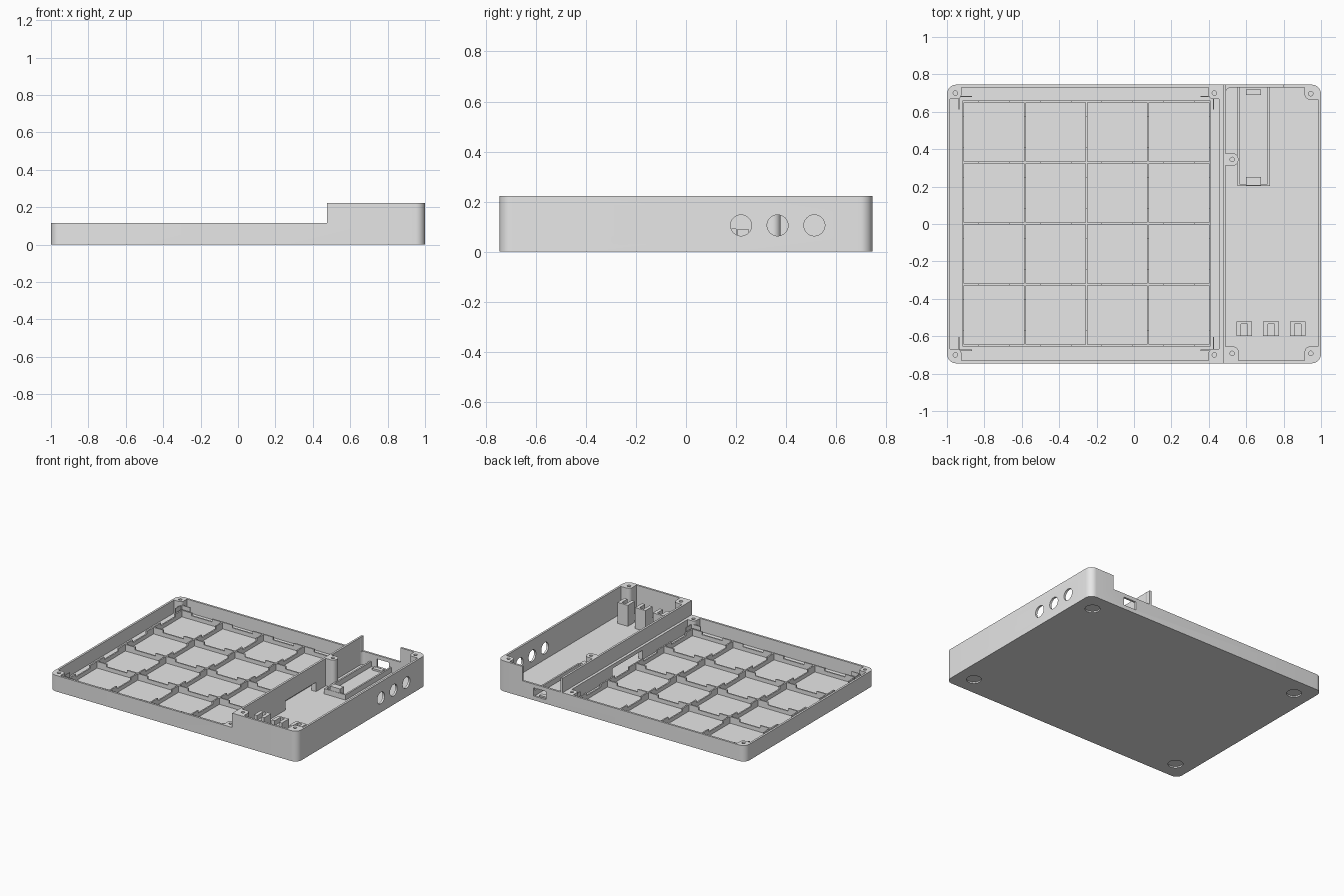
import bpy, bmesh, math

cube = bpy.data.objects.get("Cube")
if cube:
    bpy.data.objects.remove(cube, do_unlink=True)

GREY = bpy.data.materials.new("light grey plastic")
GREY.use_nodes = True
GREY.diffuse_color = (0.8, 0.8, 0.8, 1)
GREY.node_tree.nodes["Principled BSDF"].inputs["Base Color"].default_value = (0.8, 0.8, 0.8, 1)


def make(name, bm):
    bmesh.ops.recalc_face_normals(bm, faces=bm.faces)
    me = bpy.data.meshes.new(name)
    bm.to_mesh(me)
    bm.free()
    me.materials.append(GREY)
    ob = bpy.data.objects.new(name, me)
    bpy.context.scene.collection.objects.link(ob)
    return ob


def slab(bm, x0, x1, y0, y1, z0, z1, r=0):
    """Box with optionally rounded vertical edges."""
    pts = []
    corners = ((x1 - r, y1 - r), (x0 + r, y1 - r), (x0 + r, y0 + r), (x1 - r, y0 + r))
    steps = 8 if r else 0
    for i, (cx, cy) in enumerate(corners):
        for k in range(steps + 1):
            a = (i + k / max(steps, 1)) * math.pi / 2
            pts.append((cx + r * math.cos(a), cy + r * math.sin(a)))
    low = [bm.verts.new((x, y, z0)) for x, y in pts]
    top = [bm.verts.new((x, y, z1)) for x, y in pts]
    bm.faces.new(low)
    bm.faces.new(top)
    n = len(pts)
    for i in range(n):
        j = (i + 1) % n
        bm.faces.new((low[i], low[j], top[j], top[i]))


def part(name, *slabs):
    bm = bmesh.new()
    for s in slabs:
        slab(bm, *s)
    return make(name, bm)


def boolean(ob, cutter):
    mod = ob.modifiers.new("cut", 'BOOLEAN')
    mod.operation = 'DIFFERENCE'
    mod.solver = 'EXACT'
    mod.object = cutter
    bpy.context.view_layer.objects.active = ob
    bpy.ops.object.modifier_apply(modifier=mod.name)
    bpy.data.objects.remove(cutter, do_unlink=True)


W, D, LOW, HIGH, FLOOR = 1.0, 0.745, 0.117, 0.222, 0.022
DIV = 0.475     # left face of the divider
T = 0.015       # wall thickness

# Tray body with low left half and tall right half
body = part("case_body", (-W, W, -D, D, 0, HIGH, 0.05))
boolean(body, part("step_cutter", (-2, DIV, -2, 2, LOW, 1)))

# Cavities, leaving screw posts standing in them
low_cavity = part("low_cavity", (T - W, DIV - 0.02, T - D, D - T, FLOOR, 1, 0.03))
for x, sx in ((-0.955, -1), (0.43, 1)):
    for sy in (-1, 1):
        xs, ys = sorted((x - sx * 0.032, x + sx * 0.2)), sorted((sy * 0.668, sy * 0.9))
        boolean(low_cavity, part("post", (*xs, *ys, 0, 2, 0.025)))
tall_cavity = part("tall_cavity", (DIV + T, W - T, T - D, D - T, FLOOR, 1, 0.03))
for x0, x1, y0, y1 in ((0.912, 1.2, 0.665, 0.9), (0.912, 1.2, -0.9, -0.655),
                       (0.3, 0.56, -0.9, -0.655), (0.3, 0.558, 0.312, 0.378)):
    boolean(tall_cavity, part("post", (x0, x1, y0, y1, 0, 2, 0.03)))
boolean(body, low_cavity)
boolean(body, tall_cavity)

# Back notch, cable port and divider window
boolean(body, part("notch_cutter", (DIV + T, 0.8, D - 0.03, 1, LOW, 1)))
boolean(body, part("port_cutter", (0.61, 0.71, D - 0.03, 1, 0.03, 0.09)))
boolean(body, part("window_cutter", (0.44, 0.5, -0.15, 0.2, FLOOR, 0.09)))


def discs(name, spots, radius, depth, axis='Z'):
    bm = bmesh.new()
    for spot in spots:
        made = bmesh.ops.create_cone(bm, cap_ends=True, segments=32, radius1=radius,
                                     radius2=radius, depth=depth)["verts"]
        for v in made:
            if axis == 'X':
                v.co = (v.co.z, v.co.x, v.co.y)
            v.co.x += spot[0]
            v.co.y += spot[1]
            v.co.z += spot[2]
    return make(name, bm)


# Side sockets, foot recesses and screw holes
boolean(body, discs("socket_cutter", [(W, y, 0.105) for y in (0.22, 0.366, 0.513)], 0.042, 0.06, 'X'))
boolean(body, discs("foot_cutter", [(x, y, 0) for x in (-0.87, 0.87) for y in (-0.61, 0.61)], 0.05, 0.02))
screws = [(x, y, LOW) for x in (-0.955, 0.43) for y in (-0.7, 0.7)]
screws += [(0.945, 0.697, HIGH), (0.945, -0.692, HIGH), (0.525, -0.692, HIGH), (0.525, 0.345, HIGH)]
boolean(body, discs("screw_cutter", screws, 0.012, 0.12))

# Key grid: tall crossings with lowered middles
X0, X1, Y0, Y1, H = -0.913, 0.405, -0.65, 0.655, 0.005
cx, cy = (X1 - X0) / 4, (Y1 - Y0) / 4
bars, raised = [], []
for i in range(5):
    x, y = X0 + i * cx, Y0 + i * cy
    bars.append((x - H, x + H, Y0 - H, Y1 + H, 0.01, 0.05))
    bars.append((X0 - H, X1 + H, y - H, y + H, 0.01, 0.05))
    for k in range(5):
        yk, xk = Y0 + k * cy, X0 + k * cx
        raised.append((x - H, x + H, max(Y0 - H, yk - cy / 4), min(Y1 + H, yk + cy / 4), 0.045, 0.07))
        raised.append((max(X0 - H, xk - cx / 4), min(X1 + H, xk + cx / 4), y - H, y + H, 0.045, 0.07))
part("key_grid", *bars)
part("key_grid_crossings", *raised)

# Corner brackets around the grid
brackets = []
for x, sx in ((-0.935, 1), (0.425, -1)):
    for y, sy in ((-0.675, 1), (0.682, -1)):
        xs, ys = sorted((x, x + sx * 0.07)), sorted((y, y + sy * 0.07))
        brackets.append((*xs, y - 0.003, y + 0.003, 0.01, 0.09))
        brackets.append((x - 0.003, x + 0.003, *ys, 0.01, 0.09))
part("grid_corner_brackets", *brackets)

# Board cradle behind the cable port
part("board_cradle",
     (0.553, 0.565, 0.205, 0.73, 0.01, 0.06), (0.715, 0.727, 0.205, 0.73, 0.01, 0.06),
     (0.553, 0.727, 0.203, 0.213, 0.01, 0.06), (0.6, 0.68, 0.205, 0.25, 0.01, 0.09),
     (0.6, 0.68, 0.69, 0.72, 0.01, 0.035))

# Slotted switch holders
for n, x in enumerate((0.59, 0.733, 0.876)):
    part("switch_holder_%d" % (n + 1),
         (x - 0.042, x - 0.017, -0.6, -0.52, 0.01, 0.175),
         (x + 0.017, x + 0.042, -0.6, -0.52, 0.01, 0.175),
         (x - 0.02, x + 0.02, -0.535, -0.52, 0.01, 0.175),
         (x - 0.02, x + 0.02, -0.595, -0.53, 0.01, 0.14))

# Smooth the rounded corners, keep edges sharp
bpy.ops.object.select_all(action='DESELECT')
body.select_set(True)
bpy.context.view_layer.objects.active = body
bpy.ops.object.shade_smooth_by_angle(angle=math.radians(30))
